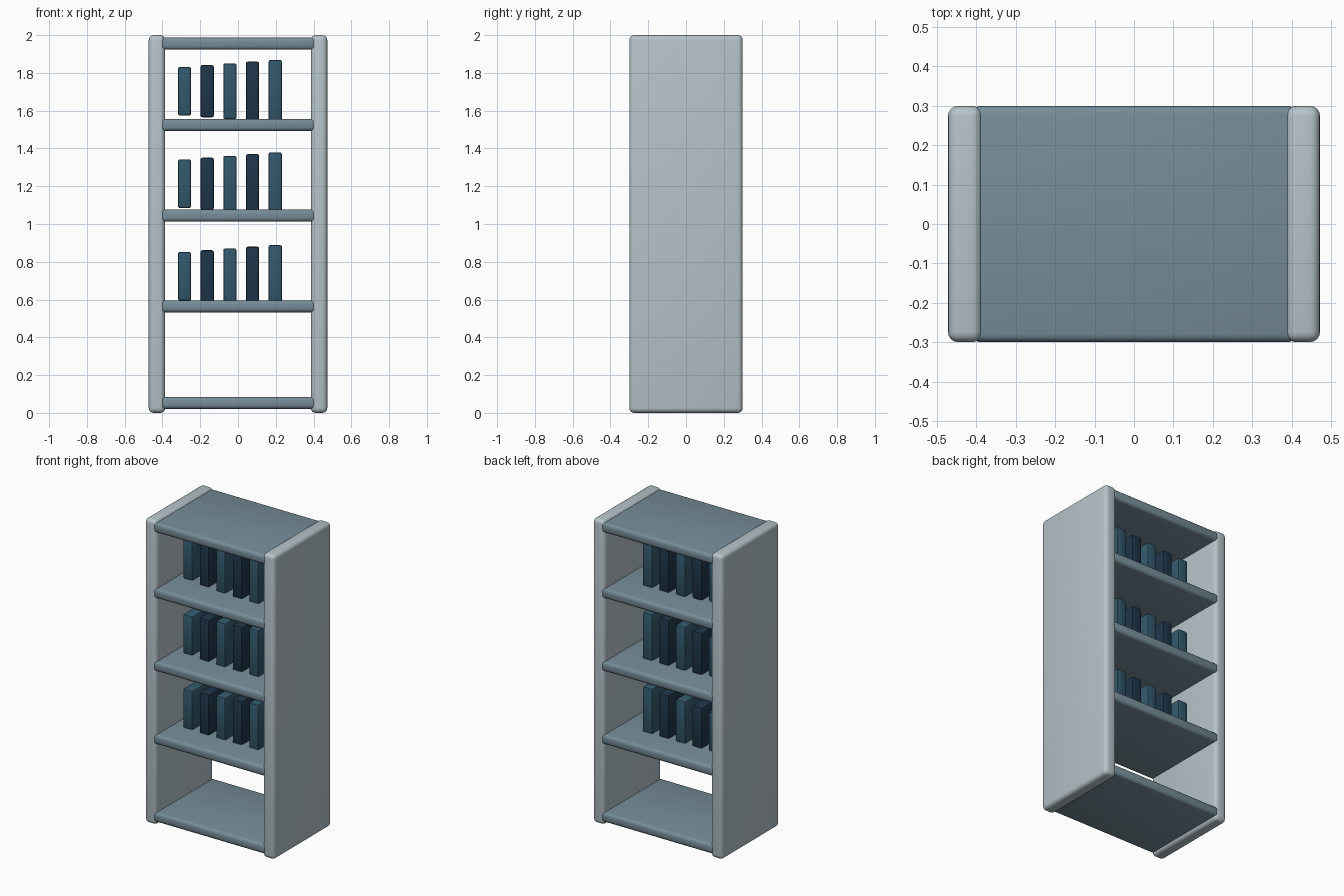
import bpy

if "Cube" in bpy.data.objects:
    bpy.data.objects.remove(bpy.data.objects["Cube"], do_unlink=True)


def make_material(name, hex_code):
    """Flat colour from an sRGB hex code, stored as linear values."""
    srgb = [int(hex_code[i:i + 2], 16) / 255 for i in (0, 2, 4)]
    colour = [((c + 0.055) / 1.055) ** 2.4 for c in srgb] + [1]
    mat = bpy.data.materials.new(name)
    mat.use_nodes = True
    mat.diffuse_color = colour
    mat.node_tree.nodes["Principled BSDF"].inputs["Base Color"].default_value = colour
    return mat


def rounded_box(name, centre, size, radius, mat, segments=3):
    bpy.ops.mesh.primitive_cube_add(size=1, location=centre)
    obj = bpy.context.object
    obj.name = name
    obj.scale = size
    bpy.ops.object.transform_apply(location=False, rotation=False, scale=True)
    bevel = obj.modifiers.new("Rounded edges", "BEVEL")
    bevel.width = radius
    bevel.segments = segments
    bpy.ops.object.modifier_apply(modifier=bevel.name)
    bpy.ops.object.shade_smooth_by_angle()
    obj.data.materials.append(mat)
    return obj


pale = make_material("pale grey blue", "b5c3c9")
slate = make_material("slate blue", "768d98")
teal = make_material("deep teal", "32586b")
navy = make_material("dark navy", "1e3549")

# Side panels
for side, x in (("right", -0.429), ("left", 0.429)):
    rounded_box(side + "_panel", (x, 0, 1), (0.087, 0.6, 2), 0.026, pale, 4)

# Shelves, set slightly into the panels
for i, z in enumerate((0.053, 0.564, 1.044, 1.524, 1.955)):
    rounded_box(f"shelf_{i + 1}", (0, 0, z), (0.822, 0.6, 0.064), 0.02, slate)

# Books: three rows, each growing taller to the left, colours alternating
for row in range(3):
    for i in range(5):
        centre = (-0.283 + 0.12 * i, 0, 0.723 + 0.49 * row)
        size = (0.07, 0.24, 0.258 + 0.0185 * i)
        rounded_box(f"book_{row + 1}_{i + 1}", centre, size, 0.01,
                    navy if i % 2 else teal, 2)
